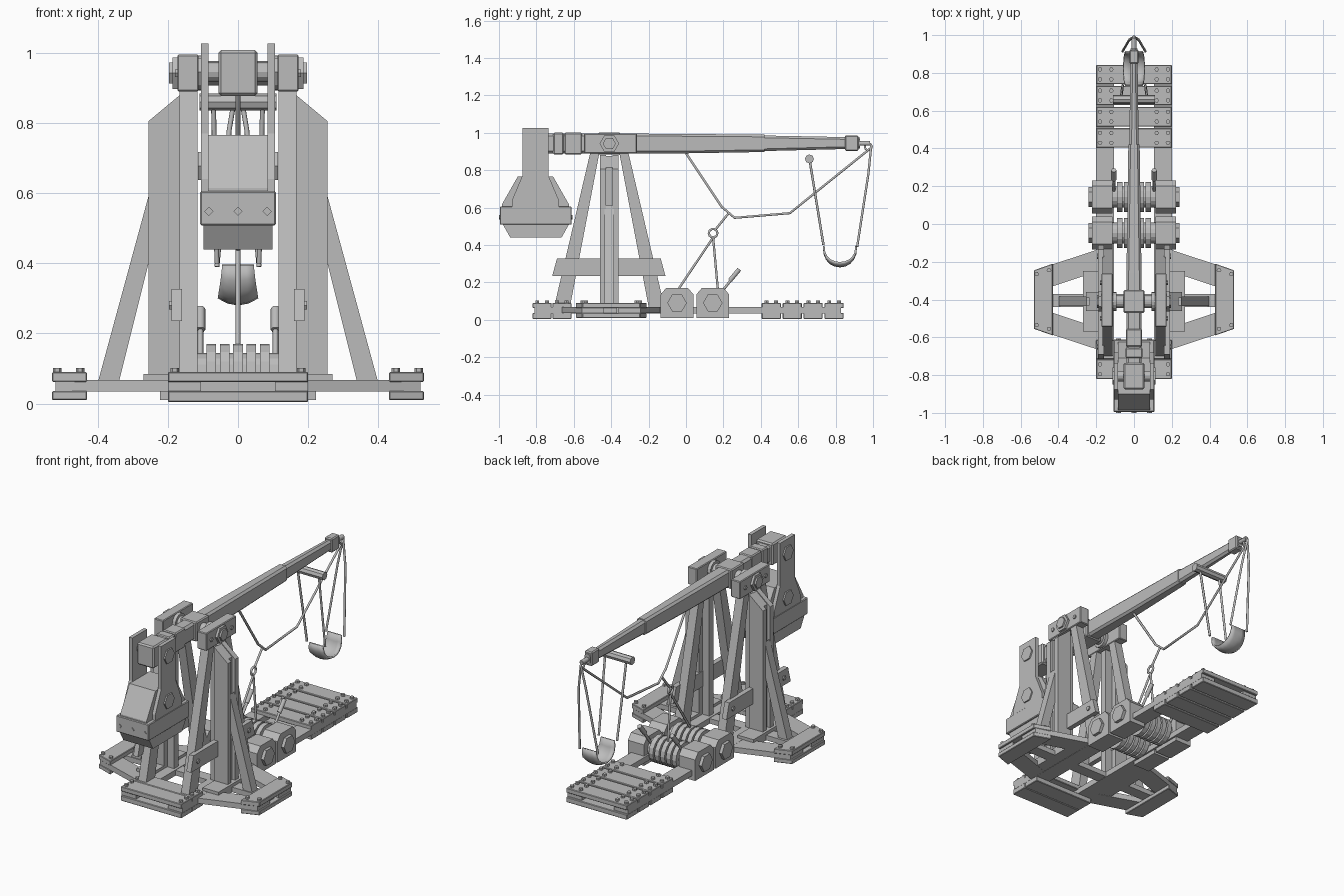
import bpy, bmesh, math
from mathutils import Vector

cube = bpy.data.objects.get("Cube")
if cube:
    bpy.data.objects.remove(cube)

GREY = (0.5, 0.5, 0.5, 1)
mat = bpy.data.materials.new("weathered grey")
mat.use_nodes = True
mat.diffuse_color = GREY
mat.node_tree.nodes["Principled BSDF"].inputs["Base Color"].default_value = GREY


def add(name, data):
    ob = bpy.data.objects.new(name, data)
    bpy.context.collection.objects.link(ob)
    data.materials.append(mat)
    return ob


def finish(name, bm, bevel=0):
    bmesh.ops.recalc_face_normals(bm, faces=bm.faces)
    me = bpy.data.meshes.new(name)
    bm.to_mesh(me)
    bm.free()
    ob = add(name, me)
    if bevel:
        mod = ob.modifiers.new("Bevel", 'BEVEL')
        mod.width = bevel
        mod.segments = 1
    return ob


def prism(name, pts, axis, lo, hi, bevel=0):
    """Extrude a 2D outline along an axis; the outline uses the other two axes in order."""
    bm = bmesh.new()
    rings = []
    for d in (lo, hi):
        ring = []
        for p in pts:
            co = list(p)
            co.insert("xyz".index(axis), d)
            ring.append(bm.verts.new(co))
        rings.append(ring)
        bm.faces.new(ring)
    n = len(pts)
    for i in range(n):
        j = (i + 1) % n
        bm.faces.new((rings[0][i], rings[0][j], rings[1][j], rings[1][i]))
    return finish(name, bm, bevel)


def box(name, x, y, z, bevel=0):
    return prism(name, [(x[0], y[0]), (x[1], y[0]), (x[1], y[1]), (x[0], y[1])], "z", *z, bevel)


def disc(name, axis, centre, r, lo, hi, sides=6, turn=0):
    a = [turn + 2 * math.pi * i / sides for i in range(sides)]
    return prism(name, [(centre[0] + r * math.cos(t), centre[1] + r * math.sin(t)) for t in a], axis, lo, hi)


def span(s, lo, hi):
    return sorted((s * lo, s * hi))


def tube(name, pts, r, cyclic=False):
    cu = bpy.data.curves.new(name, 'CURVE')
    cu.dimensions = '3D'
    cu.bevel_depth = r
    cu.bevel_resolution = 1
    cu.use_fill_caps = True
    sp = cu.splines.new('POLY')
    sp.points.add(len(pts) - 1)
    for p, co in zip(sp.points, pts):
        p.co = (*co, 1)
    sp.use_cyclic_u = cyclic
    return add(name, cu)


def ring(name, centre, r, thick):
    c = Vector(centre)
    tube(name, [c + Vector((0, r * math.cos(t), r * math.sin(t)))
                for t in (math.pi * i / 5 for i in range(10))], thick, True)


def bolt(x, y, z=0.09):
    disc("deck_bolt", "z", (x, y), 0.012, z - 0.005, z + 0.012)


# Cross planks clamped above and below the long rails
for y in (-0.82, -0.715, 0.405, 0.517, 0.629, 0.741):
    ys = (y, y + 0.102)
    box("upper_plank", (-0.2, 0.2), ys, (0.062, 0.09), 0.003)
    box("lower_plank", (-0.2, 0.2), ys, (0.005, 0.036), 0.003)
    for x in (-0.18, -0.12, 0.12, 0.18):
        for dy in (0.025, 0.077):
            if y > 0 or abs(x) > 0.15:
                bolt(x, y + dy)

# Outrigger cross beam
box("cross_beam", (-0.5, 0.5), (-0.44, -0.37), (0.036, 0.066))

MID = -0.41
for s in (-1, 1):
    # Base rail
    box("base_rail", span(s, 0.105, 0.2), (-0.81, 0.83), (0.034, 0.068))

    # Outrigger feet and diagonal beams
    foot = [(s * 0.43, -0.59), (s * 0.53, -0.555), (s * 0.53, -0.245), (s * 0.43, -0.21)]
    prism("outrigger_top", foot, "z", 0.062, 0.09, 0.003)
    prism("outrigger_sole", foot, "z", 0.01, 0.036, 0.003)
    for k in (-1, 1):
        c = -0.4
        prism("outrigger_diagonal", [(s * 0.13, c + k * 0.285), (s * 0.52, c + k * 0.157),
                                     (s * 0.52, c + k * 0.04), (s * 0.13, c + k * 0.17)], "z", 0.035, 0.067)
        bolt(s * 0.515, c + k * 0.135)
        bolt(s * 0.45, c + k * 0.155)

        # Raked leg of the A-frame
        prism("a_frame_leg", [(MID + k * 0.05, 0.91), (MID + k * 0.098, 0.91),
                              (MID + k * 0.297, 0.06), (MID + k * 0.212, 0.06)], "x", *span(s, 0.115, 0.167))

        # Outer halves of the upright post
        post = [(s * 0.165, 0.06), (s * 0.255, 0.06), (s * 0.255, 0.805), (s * 0.165, 0.88)]
        prism("upright_post", post, "y", *span(1, *sorted((MID + k * 0.018, MID + k * 0.05))))

        # Brace bolts
        disc("brace_bolt", "x", (MID + k * 0.24, 0.28), 0.014, *span(s, 0.185, 0.197))

    core = [(s * 0.12, 0.06), (s * 0.235, 0.06), (s * 0.235, 0.815), (s * 0.165, 0.875), (s * 0.12, 0.875)]
    prism("post_core", core, "y", MID - 0.02, MID + 0.02)
    prism("side_strut", [(s * 0.345, 0.04), (s * 0.405, 0.04), (s * 0.25, 0.61), (s * 0.25, 0.42)],
          "y", MID - 0.025, MID + 0.025)
    prism("leg_brace", [(-0.715, 0.235), (-0.11, 0.235), (-0.135, 0.327), (-0.69, 0.327)],
          "x", *span(s, 0.16, 0.19))
    box("post_base", span(s, 0.165, 0.27), (MID - 0.16, MID + 0.16), (0.036, 0.085))

    # Axle bearing block with hexagonal nut
    box("bearing_block", span(s, 0.112, 0.173), (-0.545, -0.262), (0.89, 0.995), 0.004)
    disc("axle_nut", "x", (MID, 0.942), 0.052, *span(s, 0.17, 0.187))
    disc("axle_end", "x", (MID, 0.942), 0.035, *span(s, 0.18, 0.197))
    for y in (-0.5, -0.31):
        disc("bearing_bolt", "x", (y, 0.942), 0.012, *span(s, 0.17, 0.18))
    disc("axle_collar", "x", (MID, 0.942), 0.05, *span(s, 0.092, 0.115), 16)

    # Winch bearing blocks, levers
    for c in (-0.048, 0.143):
        w = 0.088
        prism("winch_block", [(c - w, 0.01), (c + w, 0.01), (c + w, 0.135), (c + w - 0.03, 0.17),
                              (c - w + 0.03, 0.17), (c - w, 0.135)], "x", *span(s, 0.115, 0.222))
        disc("winch_nut", "x", (c, 0.09), 0.052, *span(s, 0.215, 0.24))
    tube("winch_lever", [(s * 0.107, 0.145, 0.09), (s * 0.107, 0.25, 0.225)], 0.008)
    tube("lever_grip", [(s * 0.107, 0.235, 0.21), (s * 0.107, 0.285, 0.27)], 0.014)

    # Counterweight hanger plate
    prism("hanger_plate", [(-0.735, 0.77), (-0.735, 1.026), (-0.875, 1.026), (-0.875, 0.77),
                           (-0.93, 0.64), (-0.93, 0.6), (-0.68, 0.6), (-0.68, 0.64)], "x", *span(s, 0.084, 0.106))
    for z in (0.945, 0.677):
        disc("hanger_nut", "x", (-0.805, z), 0.046, *span(s, 0.1, 0.114))

# Winch drums: flanges on a spindle
for c in (-0.048, 0.143):
    disc("winch_spindle", "x", (c, 0.09), 0.055, -0.12, 0.12, 16)
    for i in range(5):
        x = (i - 2) * 0.038
        disc("winch_flange", "x", (c, 0.09), 0.08, x - 0.014, x + 0.014, 16)

# Axles
disc("main_axle", "x", (MID, 0.942), 0.035, -0.18, 0.18, 16)
disc("counterweight_axle", "x", (-0.805, 0.945), 0.028, -0.11, 0.11, 12)

# Counterweight body, band and tapered base
prism("counterweight_body", [(-0.985, 0.59), (-0.985, 0.615), (-0.9, 0.765), (-0.71, 0.765),
                             (-0.625, 0.615), (-0.625, 0.59)], "x", -0.086, 0.086)
prism("counterweight_base", [(-0.985, 0.52), (-0.94, 0.44), (-0.665, 0.44), (-0.62, 0.52)], "x", -0.098, 0.098)
box("counterweight_band", (-0.108, 0.108), (-0.995, -0.612), (0.508, 0.606), 0.004)
for x in (-0.083, 0, 0.083):
    for y in (-1.0, -0.615):
        disc("band_stud", "y", (x, 0.548), 0.013, y, y + 0.008, 4)

# Throwing arm: tapering beam lofted through bevelled sections
sections = [(-0.75, 0.04, 0.89, 0.995), (-0.26, 0.04, 0.89, 0.995), (0, 0.036, 0.89, 0.993),
            (0.42, 0.03, 0.897, 0.99), (0.421, 0.025, 0.902, 0.985), (0.93, 0.018, 0.915, 0.975)]
bm = bmesh.new()
loops = []
for y, w, z0, z1 in sections:
    c = 0.012
    outline = [(-w + c, z0), (w - c, z0), (w, z0 + c), (w, z1 - c),
               (w - c, z1), (-w + c, z1), (-w, z1 - c), (-w, z0 + c)]
    loops.append([bm.verts.new((x, y, z)) for x, z in outline])
for a, b in zip(loops, loops[1:]):
    for i in range(8):
        j = (i + 1) % 8
        bm.faces.new((a[i], a[j], b[j], b[i]))
bm.faces.new(loops[0])
bm.faces.new(loops[-1])
finish("throwing_arm", bm)
box("arm_head", (-0.056, 0.056), (-0.875, -0.735), (0.877, 1.008), 0.008)
for y0, y1, w in ((-0.71, -0.655, 0.045), (-0.65, -0.555, 0.043), (-0.47, -0.35, 0.055)):
    box("arm_collar", (-w, w), (y0, y1), (0.884, 1.0), 0.006)
box("arm_tip_collar", (-0.025, 0.025), (0.85, 0.922), (0.902, 0.986), 0.006)
tube("arm_tip_pin", [(0, 0.9, 0.943), (0, 0.985, 0.943)], 0.014)
ring("arm_tip_ring", (0, 0.975, 0.925), 0.019, 0.006)

# Sling bar, ropes and curved pouch
disc("sling_bar", "x", (0.66, 0.86), 0.024, -0.11, 0.11, 8)
for s in (-1, 1):
    tube("front_sling_rope", [(s * 0.07, 0.66, 0.86), (s * 0.06, 0.735, 0.4)], 0.007)
    tube("rear_sling_rope", [(0, 0.99, 0.93), (s * 0.025, 0.975, 0.78), (s * 0.06, 0.915, 0.39)], 0.007)
bm = bmesh.new()
rows = []
for i in range(11):
    t = math.pi * i / 10
    w = 0.045 + 0.013 * math.sin(t)
    rows.append([bm.verts.new((w * u, 0.823 - 0.092 * math.cos(t),
                               0.395 - (0.115 - 0.02 * u * u) * math.sin(t) ** 0.8))
                 for u in (-1, -0.5, 0, 0.5, 1)])
for a, b in zip(rows, rows[1:]):
    for i in range(4):
        bm.faces.new((a[i], a[i + 1], b[i + 1], b[i]))
for f in bm.faces:
    f.smooth = True
pouch = finish("sling_pouch", bm)
pouch.modifiers.new("Thickness", 'SOLIDIFY').thickness = 0.01

# Trigger ropes and rings
tube("arm_rope", [(0, 0, 0.89), (0, 0.19, 0.605), (0, 0.26, 0.545), (0, 0.555, 0.57), (0, 0.99, 0.92)], 0.007)
tube("link_rope", [(0, 0.23, 0.572), (0, 0.155, 0.48)], 0.007)
ring("link_ring", (0, 0.145, 0.463), 0.023, 0.007)
for y in (-0.04, 0.17):
    tube("winch_rope", [(0, 0.145, 0.44), (0, y, 0.165)], 0.007)
